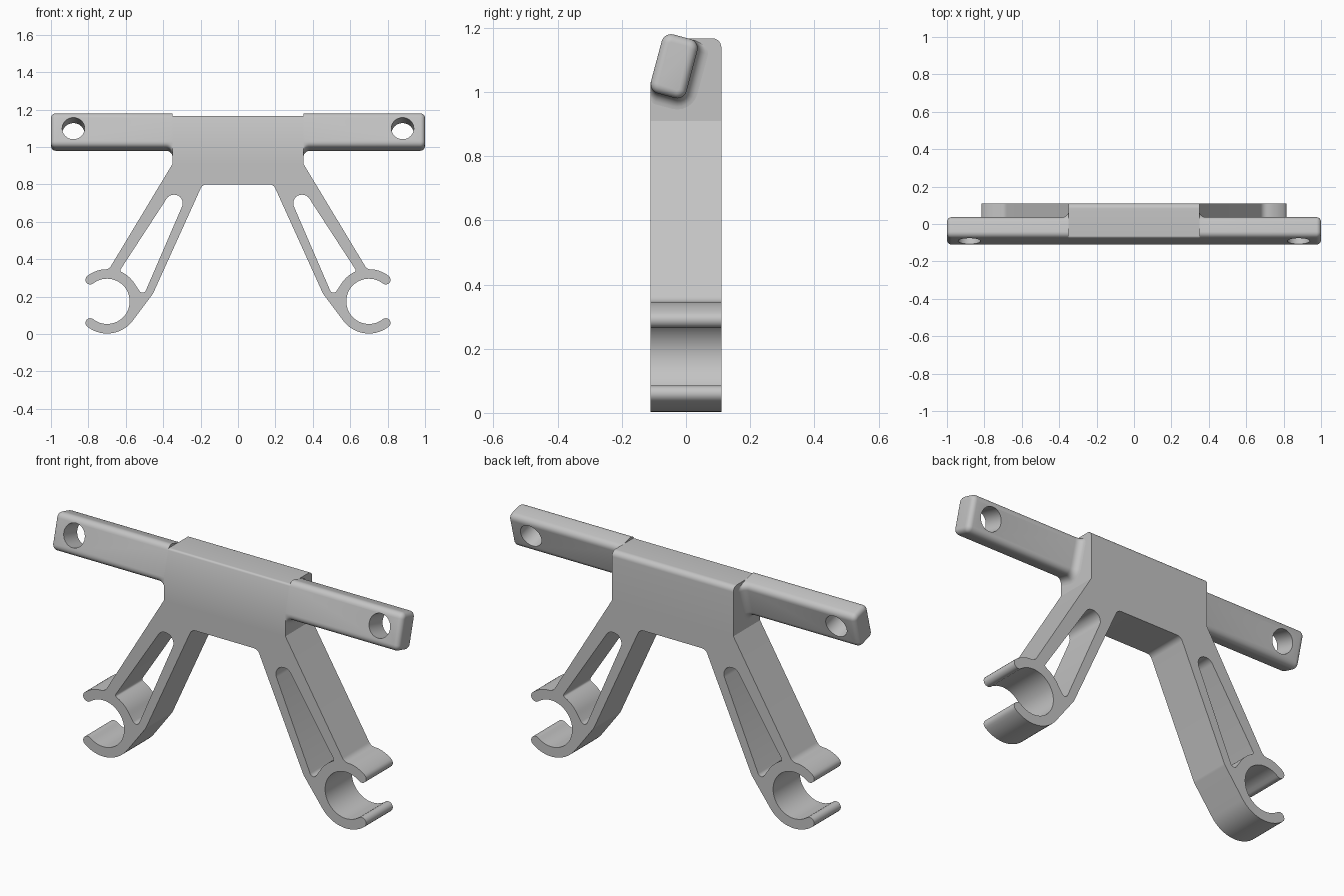
import bpy, bmesh
from math import sin, cos, tan, pi, radians
from mathutils import Vector, Matrix

cube = bpy.data.objects.get("Cube")
if cube:
    bpy.data.objects.remove(cube, do_unlink=True)

grey = bpy.data.materials.new("plain_grey")
grey.use_nodes = True
grey.diffuse_color = (0.55, 0.55, 0.55, 1)
grey.node_tree.nodes["Principled BSDF"].inputs["Base Color"].default_value = (0.55, 0.55, 0.55, 1)

DEPTH = 0.11                      # half depth of the bracket
SHOULDER, HALF = 0.91, 0.35       # where the legs meet the centre block
TILT = radians(15)
BAR_Y, BAR_Z = -0.037, 1.08       # bar axis
BAR_A, BAR_B = 0.0575, 0.095      # bar half thickness and half height


def arc(cx, cy, r, start, end, n):
    angles = [radians(start + (end - start) * i / n) for i in range(n + 1)]
    return [(cx + r * cos(a), cy + r * sin(a), 0) for a in angles]


def rounded(points, n=8):
    """Turn (x, y, radius) corners into a filleted closed outline."""
    out = []
    for i, (x, y, r) in enumerate(points):
        p = Vector((x, y))
        if r == 0:
            out.append(p)
            continue
        u = (Vector(points[i - 1][:2]) - p).normalized()
        v = (Vector(points[(i + 1) % len(points)][:2]) - p).normalized()
        half = u.angle(v) / 2
        centre = p + (u + v).normalized() * (r / sin(half))
        a = p + u * (r / tan(half)) - centre
        b = p + v * (r / tan(half)) - centre
        sweep = a.angle(b)
        for k in range(n + 1):
            t = k / n
            out.append(centre + (a * sin((1 - t) * sweep) + b * sin(t * sweep)) / sin(sweep))
    return out


def mirrored(points):
    return [(-x, y, r) for x, y, r in reversed(points)]


def finish(name, bm):
    bmesh.ops.recalc_face_normals(bm, faces=bm.faces[:])
    mesh = bpy.data.meshes.new(name)
    bm.to_mesh(mesh)
    bm.free()
    mesh.materials.append(grey)
    ob = bpy.data.objects.new(name, mesh)
    bpy.context.collection.objects.link(ob)
    return ob


def activate(ob):
    bpy.ops.object.select_all(action='DESELECT')
    ob.select_set(True)
    bpy.context.view_layer.objects.active = ob


def smooth(ob):
    activate(ob)
    bpy.ops.object.shade_smooth_by_angle(angle=radians(30))


# Leg outline with the open clip ring at its foot
RX, RZ, R_OUT, R_IN = 0.70, 0.175, 0.172, 0.121
R_MID, R_TIP = (R_OUT + R_IN) / 2, (R_OUT - R_IN) / 2
OPEN = 52


def tip(angle, start):
    a = radians(angle)
    return arc(RX + R_MID * cos(a), RZ + R_MID * sin(a), R_TIP, start, start + 180, 8)[1:-1]


half_outline = [(0.19, 0.80, 0.035), (0.455, 0.215, 0.06)]
half_outline += arc(RX, RZ, R_OUT, -143, -OPEN, 18)
half_outline += tip(-OPEN, -OPEN)
half_outline += arc(RX, RZ, R_IN, 360 - OPEN, OPEN, 40)
half_outline += tip(OPEN, OPEN + 180)
half_outline += arc(RX, RZ, R_OUT, OPEN, 80, 6)
half_outline += [(0.69, 0.346, 0.04), (HALF, SHOULDER, 0)]

# Weight-saving slot in the leg
slot = [(0.272, 0.745, 0.045), (0.368, 0.745, 0.045), (0.633, 0.338, 0.01)]
slot += arc(RX, RZ, 0.175, 118, 150, 8)
slot += [(0.507, 0.20, 0.02)]

bm = bmesh.new()
edges = []
for outline in (half_outline + mirrored(half_outline), slot, mirrored(slot)):
    verts = [bm.verts.new((p.x, -DEPTH, p.y)) for p in rounded(outline)]
    edges += [bm.edges.new((verts[i - 1], verts[i])) for i in range(len(verts))]
bmesh.ops.triangle_fill(bm, edges=edges, use_beauty=True, use_dissolve=False)
ext = bmesh.ops.extrude_face_region(bm, geom=bm.faces[:], use_keep_orig=True)
bmesh.ops.translate(bm, vec=(0, 2 * DEPTH, 0),
                    verts=[g for g in ext["geom"] if isinstance(g, bmesh.types.BMVert)])
# open the shoulder so the block continues it
seam = [f for f in bm.faces if all(abs(v.co.z - SHOULDER) < 1e-4 for v in f.verts)]
bmesh.ops.delete(bm, geom=seam, context='FACES')

# Centre block with its sloped front face
front_y = BAR_Y - BAR_A * cos(TILT)
front_z = BAR_Z + BAR_A * sin(TILT)
TOP = 1.167
side = rounded([(-DEPTH, SHOULDER, 0), (DEPTH, SHOULDER, 0), (DEPTH, TOP, 0.028),
                (front_y + (TOP - front_z) * tan(TILT), TOP, 0.012),
                (-DEPTH, front_z - (front_y + DEPTH) / tan(TILT), 0)])
rows = [[bm.verts.new((x, p.x, p.y)) for p in side] for x in (-HALF, HALF)]
for row in rows:
    bm.faces.new(row)
for i in range(1, len(side)):
    j = (i + 1) % len(side)
    bm.faces.new((rows[0][i], rows[0][j], rows[1][j], rows[1][i]))
bmesh.ops.remove_doubles(bm, verts=bm.verts[:], dist=1e-5)
smooth(finish("bracket_body", bm))

# Tilted bar arms, flared into the block and rounded at the ends
CORNER, END, FLARE = 0.03, 0.025, 0.035
steps = [radians(90 * i / 6) for i in range(7)]
sections = [(HALF + FLARE - FLARE * sin(t), FLARE * (1 - cos(t))) for t in reversed(steps)]
sections += [(1 - END + END * sin(t), END * (cos(t) - 1)) for t in steps]


def bar_ring(bm, x, offset):
    ring = []
    for quarter in range(4):
        for k in range(7):
            a = (quarter + k / 6) * pi / 2
            sy = 1 if quarter in (0, 3) else -1
            sz = 1 if quarter < 2 else -1
            ny, nz = cos(a), sin(a)
            y = sy * (BAR_A - CORNER) + CORNER * ny
            z = sz * (BAR_B - CORNER) + CORNER * nz
            if offset > 0:        # flare only towards the back and below
                ny, nz = max(ny, 0), min(nz, 0)
            y, z = y + offset * ny, z + offset * nz
            wy = BAR_Y + y * cos(TILT) + z * sin(TILT)
            wz = BAR_Z - y * sin(TILT) + z * cos(TILT)
            ring.append(bm.verts.new((x, max(wy, -DEPTH), wz)))
    return ring


for name, s in (("left_bar_arm", 1), ("right_bar_arm", -1)):
    bm = bmesh.new()
    rings = [bar_ring(bm, s * x, o) for x, o in sections]
    for a, b in zip(rings, rings[1:]):
        for i in range(len(a)):
            bm.faces.new((a[i - 1], a[i], b[i], b[i - 1]))
    bm.faces.new(rings[0])
    bm.faces.new(rings[-1])
    bmesh.ops.remove_doubles(bm, verts=bm.verts[:], dist=1e-5)
    arm = finish(name, bm)

    # Screw hole square to the bar face
    bm = bmesh.new()
    bmesh.ops.create_cone(bm, cap_ends=True, segments=48, radius1=0.06, radius2=0.06, depth=0.5,
                          matrix=Matrix.Translation((s * 0.88, BAR_Y, BAR_Z + 0.005))
                          @ Matrix.Rotation(pi / 2 - TILT, 4, 'X'))
    cutter = finish("hole_cutter", bm)
    cutter.hide_render = True
    cut = arm.modifiers.new("screw_hole", 'BOOLEAN')
    cut.operation, cut.solver, cut.object = 'DIFFERENCE', 'EXACT', cutter
    activate(arm)
    bpy.ops.object.modifier_apply(modifier=cut.name)
    bpy.data.objects.remove(cutter, do_unlink=True)
    smooth(arm)
